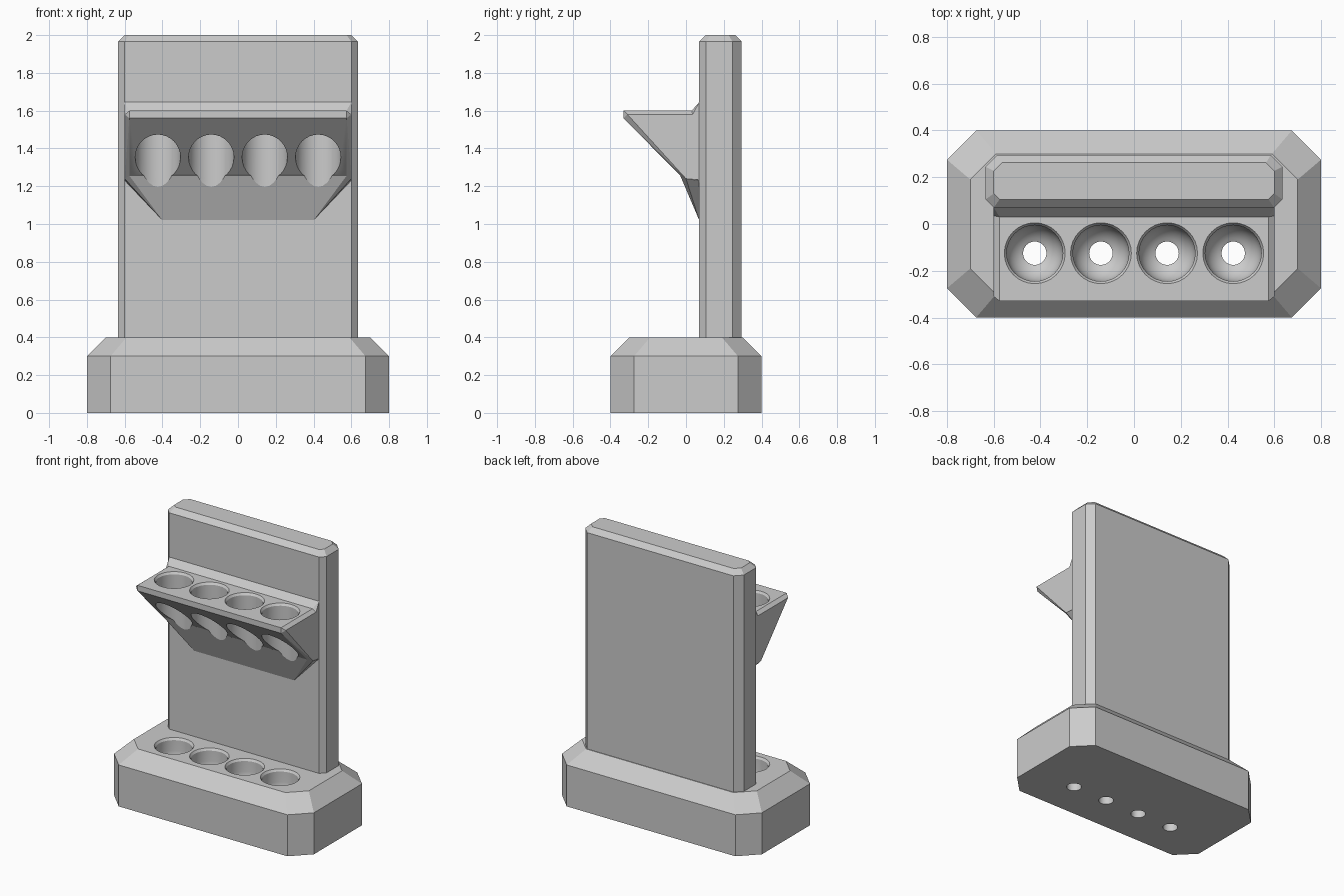
import bpy, bmesh, math

if "Cube" in bpy.data.objects:
    bpy.data.objects.remove(bpy.data.objects["Cube"], do_unlink=True)

grey = bpy.data.materials.new("plain grey")
grey.use_nodes = True
colour = (0.6, 0.6, 0.6, 1)
grey.diffuse_color = colour
grey.node_tree.nodes["Principled BSDF"].inputs["Base Color"].default_value = colour

TUBE_X = [(i - 1.5) * 0.283 for i in range(4)]
TUBE_Y = -0.125
TUBE_R = 0.12


def finish(bm, name):
    bmesh.ops.recalc_face_normals(bm, faces=bm.faces)
    mesh = bpy.data.meshes.new(name)
    bm.to_mesh(mesh)
    bm.free()
    mesh.materials.append(grey)
    obj = bpy.data.objects.new(name, mesh)
    bpy.context.collection.objects.link(obj)
    return obj


def hull(name, points):
    """Solid faceted block around the given points."""
    bm = bmesh.new()
    for p in points:
        bm.verts.new(p)
    out = bmesh.ops.convex_hull(bm, input=bm.verts)
    inside = [v for v in out["geom_interior"] if isinstance(v, bmesh.types.BMVert)]
    bmesh.ops.delete(bm, geom=inside, context="VERTS")
    bmesh.ops.dissolve_limit(bm, angle_limit=0.01, verts=bm.verts, edges=bm.edges)
    return finish(bm, name)


def octagon(hx, front, back, cut_front, cut_back, z):
    """Rectangle with cut corners, mirrored in x."""
    half = [(hx - cut_front, front), (hx, front + cut_front),
            (hx, back - cut_back), (hx - cut_back, back)]
    return [(s * x, y, z) for s in (-1, 1) for x, y in half]


def mirrored(points):
    return [(s * x, y, z) for s in (-1, 1) for x, y, z in points]


def tube_cutter(name, profile, segments=32):
    """Row of four turned solids from a radius and height profile."""
    bm = bmesh.new()
    for cx in TUBE_X:
        rings = []
        for r, z in profile:
            angles = [2 * math.pi * k / segments for k in range(segments)]
            rings.append([bm.verts.new((cx + r * math.cos(a), TUBE_Y + r * math.sin(a), z))
                          for a in angles])
        for a, b in zip(rings, rings[1:]):
            for k in range(segments):
                n = (k + 1) % segments
                bm.faces.new((a[k], a[n], b[n], b[k]))
        bm.faces.new(rings[0])
        bm.faces.new(rings[-1])
    return finish(bm, name)


def cut(obj, cutter):
    mod = obj.modifiers.new("holes", "BOOLEAN")
    mod.operation = "DIFFERENCE"
    mod.solver = "EXACT"
    mod.object = cutter
    bpy.context.view_layer.objects.active = obj
    bpy.ops.object.modifier_apply(modifier=mod.name)


# Chamfered base and back wall
base = hull("base", octagon(0.8, -0.4, 0.4, 0.125, 0.125, 0)
            + octagon(0.8, -0.4, 0.4, 0.125, 0.125, 0.3)
            + octagon(0.7, -0.3, 0.3, 0.11, 0.11, 0.4))
wall = hull("back_wall", octagon(0.635, 0.07, 0.295, 0.035, 0.05, 0.25)
            + octagon(0.635, 0.07, 0.295, 0.035, 0.05, 1.965)
            + octagon(0.6, 0.105, 0.262, 0.025, 0.035, 2))

# Wedge shelf with bevelled edges
shelf = hull("shelf", mirrored([
    (0.575, -0.33, 1.6), (0.575, -0.33, 1.56), (0.575, -0.03, 1.255),
    (0.575, 0.11, 1.6), (0.575, 0.11, 1.22),
    (0.6, -0.31, 1.58), (0.6, 0.11, 1.58), (0.6, 0.0, 1.24), (0.6, 0.11, 1.23)]))

# Sloping bracket below and fillet above the shelf
bracket = hull("shelf_bracket", mirrored([
    (0.575, -0.03, 1.255), (0.6, 0.0, 1.24), (0.6, 0.07, 1.23),
    (0.4, 0.07, 1.02), (0.59, 0.11, 1.23), (0.4, 0.11, 1.02)]))
lip = hull("shelf_fillet", mirrored([
    (0.575, 0.03, 1.6), (0.6, 0.035, 1.58), (0.6, 0.07, 1.62),
    (0.6, 0.07, 1.645), (0.6, 0.11, 1.645), (0.6, 0.11, 1.58)]))

# Through holes in the shelf
shelf_cutter = tube_cutter("shelf_cutter", [
    (0.137, 1.61), (TUBE_R, 1.585), (TUBE_R, 0.9)])
cut(shelf, shelf_cutter)
cut(bracket, shelf_cutter)

# Round-bottomed cups in the base with a drain hole
cup = [(0.137, 0.41), (TUBE_R, 0.385)]
drain = 0.05
stop = math.acos(drain / TUBE_R)
for i in range(9):
    a = stop * i / 8
    cup.append((TUBE_R * math.cos(a), 0.31 - TUBE_R * math.sin(a)))
cup.append((drain, -0.05))
base_cutter = tube_cutter("base_cutter", cup)
cut(base, base_cutter)

for helper in (shelf_cutter, base_cutter):
    bpy.data.objects.remove(helper, do_unlink=True)

# Smooth bores, sharp chamfers
bpy.ops.object.select_all(action="DESELECT")
for obj in (base, shelf, bracket):
    obj.select_set(True)
bpy.context.view_layer.objects.active = base
bpy.ops.object.shade_smooth_by_angle(angle=math.radians(22))
